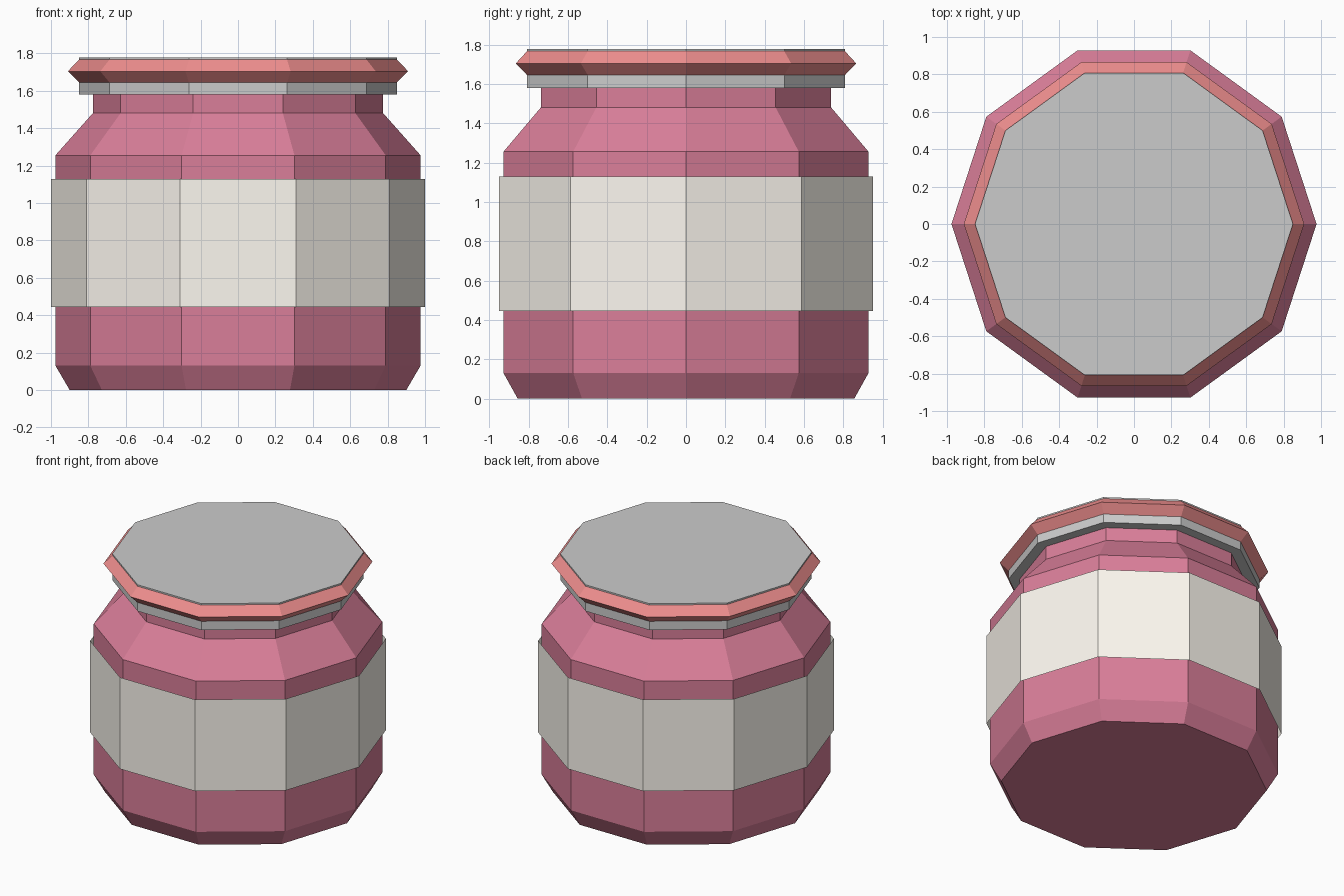
import bpy, bmesh
from math import cos, sin, tau

if "Cube" in bpy.data.objects:
    bpy.data.objects.remove(bpy.data.objects["Cube"])

SIDES = 10


def lathe(name, profile, color=None, cap_bottom=False, cap_top=False, closed=False):
    """Revolve (radius, z) points, listed bottom to top, into a flat ten-sided shell."""
    bm = bmesh.new()
    rings = [[bm.verts.new((r * cos(tau * i / SIDES), r * sin(tau * i / SIDES), z))
              for i in range(SIDES)] for r, z in profile]
    pairs = list(zip(rings, rings[1:]))
    if closed:
        pairs.append((rings[-1], rings[0]))
    for low, high in pairs:
        for i in range(SIDES):
            j = (i + 1) % SIDES
            bm.faces.new((low[i], low[j], high[j], high[i]))
    if cap_bottom:
        bm.faces.new(rings[0][::-1])
    if cap_top:
        bm.faces.new(rings[-1])
    mesh = bpy.data.meshes.new(name)
    bm.to_mesh(mesh)
    bm.free()
    if color:
        mat = bpy.data.materials.new(name + "_color")
        mat.diffuse_color = (*color, 1)
        mat.use_nodes = True
        mat.node_tree.nodes["Principled BSDF"].inputs["Base Color"].default_value = mat.diffuse_color
        mesh.materials.append(mat)
    obj = bpy.data.objects.new(name, mesh)
    bpy.context.collection.objects.link(obj)
    return obj


# Jar with chamfered base, sloped shoulder and neck
lathe("jar_body", [(0.90, 0), (0.976, 0.13), (0.976, 1.255), (0.776, 1.48), (0.776, 1.58)],
      (0.70, 0.21, 0.32), cap_bottom=True)

# Paper label: a thin open band around the jar
lathe("label", [(1.0, 0.445), (1.0, 1.128)], (0.98, 0.94, 0.87))

# Metal lid
lathe("lid", [(0.85, 1.58), (0.85, 1.777)], cap_bottom=True, cap_top=True)

# Red pointed rim around the lid
lathe("lid_rim", [(0.849, 1.644), (0.91, 1.704), (0.849, 1.767)],
      (0.86, 0.27, 0.27), closed=True)
